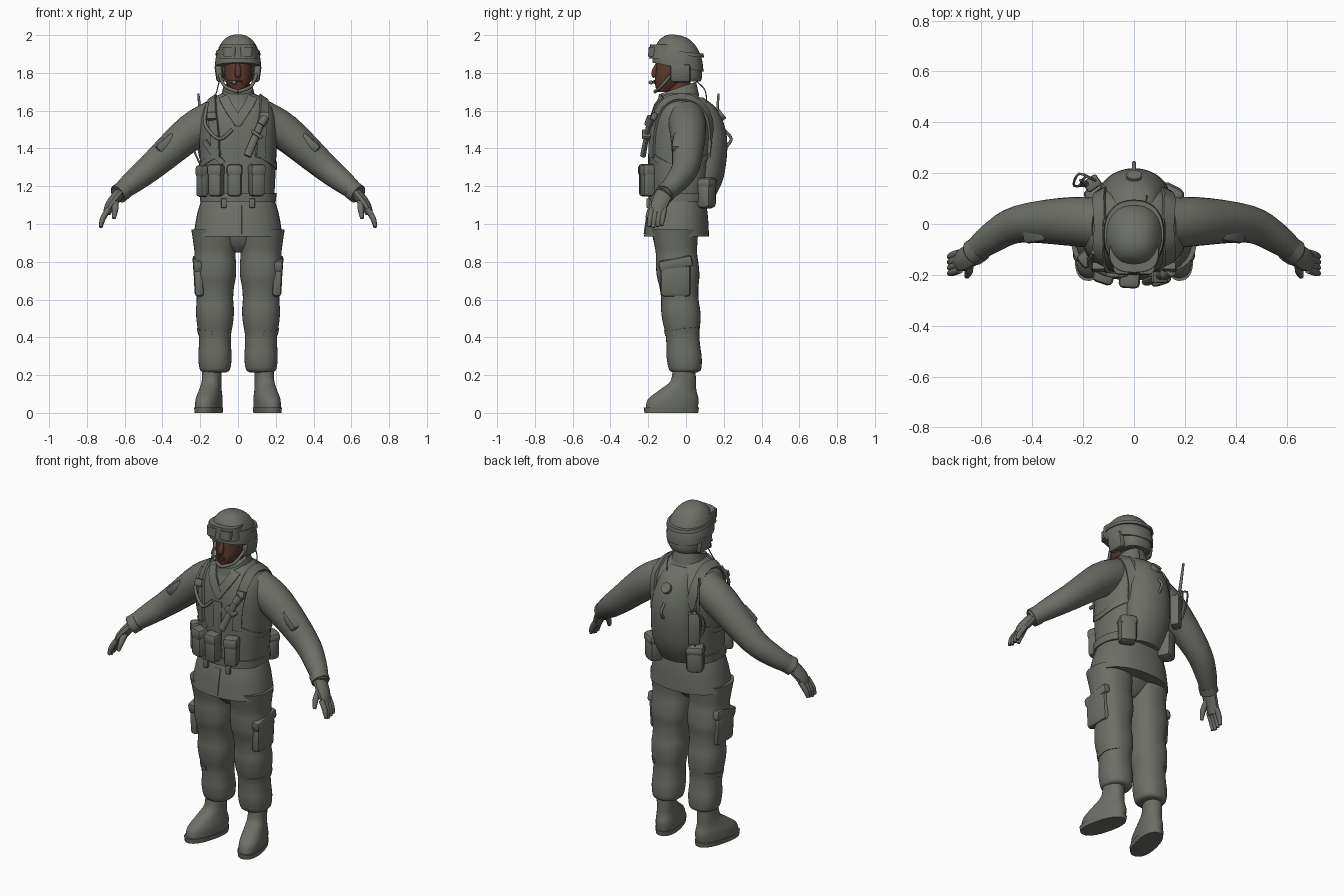
import bpy, bmesh
from math import cos, sin, pi, atan2, copysign, radians
from mathutils import Vector, Euler
from mathutils.bvhtree import BVHTree

if "Cube" in bpy.data.objects:
    bpy.data.objects.remove(bpy.data.objects["Cube"])


def material(name, colour):
    m = bpy.data.materials.new(name)
    m.use_nodes = True
    m.diffuse_color = colour
    m.node_tree.nodes["Principled BSDF"].inputs["Base Color"].default_value = colour
    return m


CLOTH = material("grey green cloth", (0.15, 0.157, 0.135, 1))
SKIN = material("brown skin", (0.105, 0.04, 0.027, 1))
PARTS = []
SIDES = (("left", 1), ("right", -1))


def finish(name, bm, mat):
    bmesh.ops.recalc_face_normals(bm, faces=bm.faces)
    mesh = bpy.data.meshes.new(name)
    bm.to_mesh(mesh)
    bm.free()
    mesh.materials.append(mat)
    ob = bpy.data.objects.new(name, mesh)
    bpy.context.collection.objects.link(ob)
    PARTS.append(ob)
    return ob


def spline(rows, steps=4):
    """Smooth curve through rows of numbers."""
    rows = [Vector(row) for row in rows]
    last = len(rows) - 1
    out = []
    for i in range(last):
        a, b, c, d = (rows[min(max(i + k, 0), last)] for k in (-1, 0, 1, 2))
        for t in (step / steps for step in range(steps)):
            out.append(b + (c - a) * t / 2 + (a - b * 2.5 + c * 2 - d / 2) * t ** 2
                       + (b * 3 - a - c * 3 + d) / 2 * t ** 3)
    return out + [rows[last]]


def bridge(name, rings, mat):
    """Join rings of points into a capped tube."""
    bm = bmesh.new()
    loops = [[bm.verts.new(p) for p in ring] for ring in rings]
    for a, b in zip(loops, loops[1:]):
        for i in range(len(a)):
            bm.faces.new((a[i - 1], a[i], b[i], b[i - 1]))
    bm.faces.new(loops[0])
    bm.faces.new(loops[-1])
    return finish(name, bm, mat)


def oval(seg, power=2):
    for i in range(seg):
        c, s = cos(2 * pi * i / seg), sin(2 * pi * i / seg)
        yield copysign(abs(c) ** (2 / power), c), copysign(abs(s) ** (2 / power), s)


def loft(name, rows, mat=CLOTH, x=0, power=2.3, tilt=0):
    """Stack of level ovals: height, half width, centre y, half depth."""
    rings = [[Vector((x + w * c, y + d * s, z + tilt * d * s)) for c, s in oval(36, power)]
             for z, w, y, d in spline(rows)]
    return bridge(name, rings, mat)


def limb(name, points, radius=0, mat=CLOTH, side=1, flat=1, seg=10):
    """Round tube through points; a fourth number is a local radius."""
    rows = spline([(*p, radius)[:4] for p in points])
    pts = [Vector((side * row[0], row[1], row[2])) for row in rows]
    tangents = [(pts[min(i + 1, len(pts) - 1)] - pts[max(i - 1, 0)]).normalized()
                for i in range(len(pts))]
    axes = [Vector(axis) for axis in ((0, 1, 0), (1, 0, 0), (0, 0, 1))]
    ref = min(axes, key=lambda axis: max(abs(t.dot(axis)) for t in tangents))
    rings = []
    for p, t, row in zip(pts, tangents, rows):
        u = t.cross(ref).normalized()
        v = u.cross(t) * flat
        rings.append([p + (u * c + v * s) * row[3] for c, s in oval(seg)])
    return bridge(name, rings, mat)


def box(name, loc, size, rot=(0, 0, 0), bevel=0.01, mat=CLOTH):
    bm = bmesh.new()
    bmesh.ops.create_cube(bm, size=1)
    bmesh.ops.scale(bm, vec=size, verts=bm.verts)
    bmesh.ops.bevel(bm, geom=bm.edges[:], offset=bevel, segments=2, affect="EDGES", profile=0.5)
    bmesh.ops.rotate(bm, matrix=Euler([radians(a) for a in rot]).to_matrix(), verts=bm.verts)
    bmesh.ops.translate(bm, vec=loc, verts=bm.verts)
    return finish(name, bm, mat)


def surface(body):
    return BVHTree.FromObject(body, bpy.context.evaluated_depsgraph_get())


def pouch(name, tree, bearing, height, size, bevel=0.018):
    """Bag with an overhanging flap, set against a body part at a bearing from the front."""
    out = Vector((sin(radians(bearing)), -cos(radians(bearing)), 0))
    point, normal = tree.ray_cast(out + Vector((0, 0, height)), -out)[:2]
    turn = atan2(normal.x, -normal.y) * 180 / pi
    loc = point + normal * size[1] / 4
    box(name, loc, size, (0, 0, turn), bevel)
    lid = Vector((size[0] * 1.08, size[1] * 1.12, size[2] * 0.4))
    box(name + " flap", loc + Vector((0, 0, size[2] / 3)), lid, (0, 0, turn), bevel)


def drape(name, tree, points, width, thick=0.01, side=1):
    """Flat strap laid on the surface of a body part."""
    hits = [tree.find_nearest((side * p.x, p.y, p.z))[:2] for p in spline(points, 6)]
    rings = []
    for i, (p, n) in enumerate(hits):
        along = hits[min(i + 1, len(hits) - 1)][0] - hits[max(i - 1, 0)][0]
        w = along.cross(n).normalized() * width / 2
        rings.append([p - w - n * thick, p + w - n * thick, p + w + n * thick, p - w + n * thick])
    return bridge(name, rings, CLOTH)


# Head, neck and collar
loft("head", [(1.7, 0.03, -0.12, 0.035), (1.75, 0.064, -0.075, 0.09),
              (1.8, 0.074, -0.06, 0.1), (1.9, 0.074, -0.05, 0.1)], SKIN)
limb("neck", [(0, -0.035, 1.6), (0, -0.035, 1.8)], 0.06, SKIN, seg=24)
limb("nose", [(0, -0.15, 1.85, 0.01), (0, -0.166, 1.8, 0.018), (0, -0.16, 1.78, 0.016)], mat=SKIN)
for lip, z in (("upper lip", 1.757), ("lower lip", 1.745)):
    box(lip, (0, -0.164, z), (0.046, 0.016, 0.01), bevel=0.004, mat=SKIN)
loft("collar", [(1.64, 0.1, -0.045, 0.115), (1.72, 0.078, -0.045, 0.098)], tilt=0.34)

# Helmet dome with its band and nape liner
dome = [(sin(pi * i / 25), cos(pi * i / 25) ** 0.8) for i in range(13)]
loft("helmet", [(1.83 + 0.17 * up, 0.122 * r, -0.043, 0.135 * r) for up, r in dome], tilt=-0.18)
loft("helmet band", [(1.895, 0.12, -0.04, 0.136), (1.915, 0.116, -0.04, 0.132)], tilt=-0.1)
loft("nape liner", [(1.755, 0.08, 0.005, 0.072), (1.78, 0.092, 0, 0.085), (1.84, 0.1, -0.005, 0.09)])

# Goggles, pads, chin straps and microphone
loft("goggle frame", [(1.875, 0.102, -0.11, 0.085), (1.95, 0.096, -0.11, 0.08)], power=2.6)
for name, s in SIDES:
    loft(name + " goggle lens", [(1.888, 0.036, -0.13, 0.071), (1.937, 0.04, -0.13, 0.067)],
         x=s * 0.043, power=4)
    box(name + " ear pad", (s * 0.1, -0.03, 1.8), (0.04, 0.11, 0.1), (0, s * 8, 0), 0.018)
    limb(name + " chin strap", [(0.1, -0.07, 1.8), (0.07, -0.13, 1.73), (0, -0.165, 1.7)], 0.009, side=s)
limb("microphone boom", [(-0.09, -0.08, 1.78), (-0.07, -0.15, 1.76), (-0.02, -0.185, 1.75)], 0.005)
limb("microphone", [(-0.03, -0.185, 1.75), (-0.01, -0.188, 1.75)], 0.011)

# Torso, jacket and belt
vest = loft("vest", [(1.1, 0.19, -0.04, 0.145), (1.3, 0.2, -0.03, 0.165), (1.5, 0.207, -0.02, 0.17),
                     (1.6, 0.19, -0.02, 0.15), (1.66, 0.14, -0.03, 0.11), (1.7, 0.07, -0.03, 0.08)],
            power=2.5)
jacket = loft("jacket skirt", [(0.935, 0.236, -0.05, 0.172), (1.05, 0.217, -0.045, 0.16),
                               (1.14, 0.19, -0.04, 0.14)], power=2.3)
loft("belt", [(1.12, 0.202, -0.04, 0.158), (1.165, 0.203, -0.038, 0.161)], power=2.5)
torso, skirt = surface(vest), surface(jacket)
drape("jacket placket", skirt, [(0, -0.25, 0.95), (0, -0.2, 1.1)], 0.04, 0.003)
drape("vest placket", torso, [(0, -0.2, 1.2), (0, -0.2, 1.5)], 0.05, 0.004)

# Harness and pouches
arch = [(0.14, -0.02 - 0.2 * cos(pi * i / 8), 1.35 + 0.33 * sin(pi * i / 8)) for i in range(9)]
for name, s in SIDES:
    drape(name + " lapel", torso, [(0.08, -0.13, 1.68), (0.05, -0.17, 1.62), (-0.01, -0.2, 1.53)],
          0.05, 0.01, s)
    drape(name + " shoulder strap", torso, arch, 0.05, 0.012, s)
    drape(name + " side strap", torso, [(0.1, -0.2, 1.38), (0.22, -0.06, 1.3), (0.15, 0.15, 1.36)],
          0.03, 0.006, s)
    box(name + " strap buckle", (s * 0.14, -0.17, 1.57), (0.05, 0.03, 0.04), (-20, 0, 0), 0.006)
    pouch(name + " rear pouch", torso, s * 125, 1.165, (0.1, 0.085, 0.16), 0.028)
    box(name + " belt tab", (s * 0.075, -0.2, 1.11), (0.03, 0.02, 0.05), bevel=0.005)
for name, bearing in (("right", -32), ("middle", -5), ("left", 27)):
    pouch(name + " front pouch", torso, bearing, 1.23, (0.077, 0.075, 0.165))
pouch("right hip pouch", torso, -54, 1.225, (0.06, 0.06, 0.165))

# Knife, hose and wire on the chest
limb("knife sheath", [(0.125, -0.195, 1.54, 0.018), (0.05, -0.228, 1.36, 0.022)], flat=0.7)
limb("knife handle", [(0.145, -0.185, 1.565), (0.12, -0.2, 1.525)], 0.022)
box("knife loop", (0.1, -0.21, 1.475), (0.07, 0.045, 0.02), (0, 35, 0), 0.006)
drape("chest strap", torso, [(-0.19, -0.15, 1.44), (-0.08, -0.2, 1.32)], 0.03)
limb("drinking hose", [(-0.16, -0.11, 1.64), (-0.175, -0.16, 1.53), (-0.1, -0.2, 1.45), (-0.03, -0.2, 1.5)], 0.009)
limb("headset wire", [(-0.095, -0.06, 1.77), (-0.14, -0.13, 1.6)], 0.003)

# Water pack on the back
loft("water pack", [(1.12, 0.1, 0.08, 0.06), (1.25, 0.135, 0.11, 0.09), (1.45, 0.135, 0.11, 0.108),
                    (1.6, 0.1, 0.09, 0.08), (1.67, 0.06, 0.05, 0.04)], power=2)
limb("pack cap", [(0, 0.15, 1.55), (0, 0.195, 1.585)], 0.03, seg=16)
limb("pack loop", [(0, 0.2, 1.5), (0, 0.24, 1.45), (0, 0.205, 1.4)], 0.008)
limb("neck wire", [(0.03, 0.05, 1.76), (0.05, 0.1, 1.71), (0.05, 0.11, 1.64)], 0.003)

# Radio with antenna and cables
box("radio", (-0.165, 0.16, 1.37), (0.065, 0.05, 0.19), (0, 0, 35))
limb("antenna", [(-0.185, 0.155, 1.43, 0.011), (-0.21, 0.172, 1.69, 0.006)])
for name, out in (("inner", 0.03), ("outer", 0.055)):
    limb(name + " radio cable", [(-0.15, 0.17, 1.46), (-0.16 - out, 0.17 + out / 2, 1.5),
                                 (-0.18 - out, 0.15, 1.4), (-0.17, 0.16, 1.26)], 0.005)

# Arms and gloved hands
for name, s in SIDES:
    limb(name + " sleeve", [(0.12, 0, 1.56, 0.1), (0.25, 0.01, 1.485, 0.096), (0.45, 0, 1.31, 0.074),
                            (0.56, -0.055, 1.22, 0.06), (0.64, -0.12, 1.155, 0.043)], side=s, seg=24)
    limb(name + " cuff", [(0.605, -0.095, 1.18), (0.635, -0.115, 1.158)], 0.052, side=s, seg=24)
    box(name + " sleeve pocket", (s * 0.385, -0.012, 1.43), (0.12, 0.12, 0.055), (0, s * 42, s * -8), 0.018)
    limb(name + " palm", [(0.63, -0.115, 1.16, 0.03), (0.675, -0.142, 1.1, 0.028),
                          (0.695, -0.15, 1.055, 0.02)], side=s, flat=1.6)
    for i, finger in enumerate(("index", "middle", "ring", "little")):
        y, tip = -0.18 + 0.022 * i, 0.98 + 0.006 * abs(i - 1)
        limb(name + " " + finger + " finger", [(0.685, y, 1.08, 0.015), (0.715, y - 0.01, 1.03, 0.015),
                                               (0.727, y - 0.015, tip, 0.009)], side=s)
    limb(name + " thumb", [(0.65, -0.145, 1.125, 0.02), (0.65, -0.185, 1.08, 0.017),
                           (0.657, -0.206, 1.03, 0.01)], side=s)

# Trousers with puffed folds, pockets and boots
loft("trouser seat", [(0.85, 0.02, -0.055, 0.05), (0.9, 0.12, -0.055, 0.09), (1, 0.2, -0.05, 0.13)])
folds = [(i / 12, 0.005 * sin(1.7 * i)) for i in range(13)]
for name, s in SIDES:
    hem = [(0.215, 0.06, -0.005, 0.065)]
    leg = loft(name + " trouser leg", hem + [(0.23 + 0.74 * t, 0.08 + 0.04 * t + puff, -0.005 - 0.055 * t,
                                              0.085 + 0.035 * t + puff) for t, puff in folds], x=s * 0.122)
    box(name + " cargo pocket", (s * 0.208, -0.055, 0.7), (0.05, 0.16, 0.17), (0, s * 3, 0), 0.02)
    box(name + " cargo flap", (s * 0.214, -0.055, 0.79), (0.05, 0.18, 0.06), (11, s * 3, 0), 0.015)
    drape(name + " shin pocket edge", surface(leg), [(0.14, -0.15, 0.415), (0.25, -0.02, 0.425),
                                                     (0.18, 0.1, 0.44)], 0.03, 0.005, s)
    boot = loft(name + " boot", [(0.01, 0.063, -0.08, 0.14), (0.07, 0.063, -0.07, 0.137), (0.12, 0.055, -0.045, 0.1),
                                 (0.17, 0.05, -0.015, 0.067), (0.26, 0.05, -0.01, 0.06)])
    sole = loft(name + " boot sole", [(0, 0.064, -0.08, 0.145), (0.028, 0.067, -0.08, 0.149)])
    for part in (boot, sole):
        part.location.x = s * 0.136
        part.rotation_euler.z = s * radians(14)

# Smooth shading with crisp edges
bpy.ops.object.select_all(action="DESELECT")
for ob in PARTS:
    ob.select_set(True)
bpy.context.view_layer.objects.active = PARTS[0]
bpy.ops.object.shade_smooth_by_angle(angle=radians(40))
